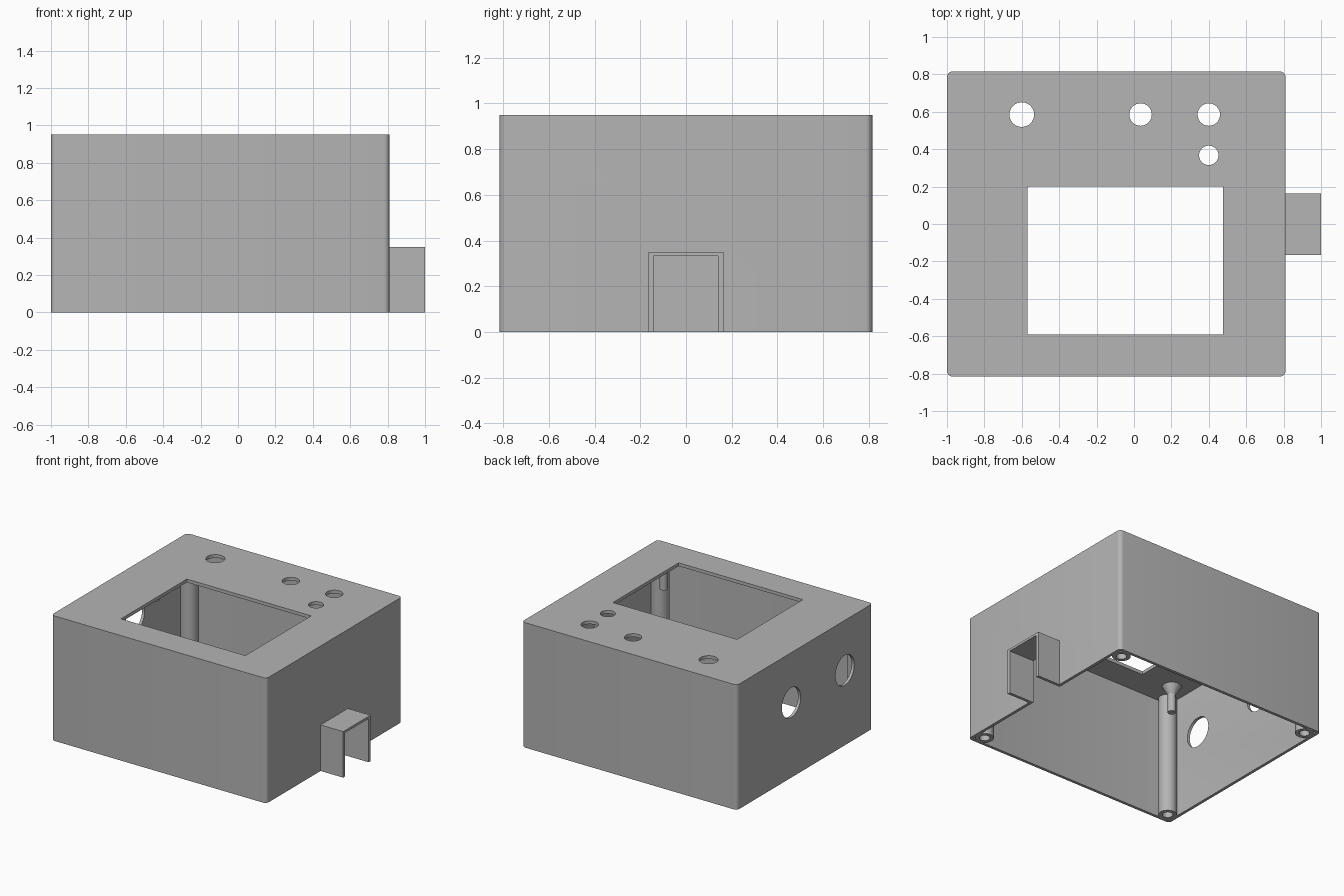
import bpy, bmesh, math
from mathutils import Matrix

if "Cube" in bpy.data.objects:
    bpy.data.objects.remove(bpy.data.objects["Cube"], do_unlink=True)

GREY = (0.46, 0.46, 0.46, 1)
mat = bpy.data.materials.new("matte grey")
mat.use_nodes = True
mat.diffuse_color = GREY
mat.node_tree.nodes["Principled BSDF"].inputs["Base Color"].default_value = GREY

WALL, LID, HEIGHT = 0.022, 0.025, 0.95
LEFT, RIGHT, HALF_Y = -1.0, 0.81, 0.815


def finish(name, bm):
    bmesh.ops.recalc_face_normals(bm, faces=bm.faces)
    mesh = bpy.data.meshes.new(name)
    bm.to_mesh(mesh)
    bm.free()
    mesh.materials.append(mat)
    obj = bpy.data.objects.new(name, mesh)
    bpy.context.collection.objects.link(obj)
    return obj


def box(name, x, y, z, radius=0):
    """Box from ranges, with optional rounded upright edges."""
    bm = bmesh.new()
    bmesh.ops.create_cube(bm, size=1)
    for v in bm.verts:
        for i, span in enumerate((x, y, z)):
            v.co[i] = span[0] if v.co[i] < 0 else span[1]
    if radius:
        edges = [e for e in bm.edges if abs(e.verts[0].co.z - e.verts[1].co.z) > 0.1]
        bmesh.ops.bevel(bm, geom=edges, offset=radius, segments=6,
                        profile=0.5, affect='EDGES')
    return finish(name, bm)


def rod(name, x, y, z0, z1, r0, r1=None, rotation=None):
    """Cylinder or cone from z0 to z1; rotation applies about its centre."""
    bm = bmesh.new()
    bmesh.ops.create_cone(bm, cap_ends=True, segments=32, radius1=r0,
                          radius2=r0 if r1 is None else r1, depth=z1 - z0,
                          matrix=Matrix.Translation((x, y, (z0 + z1) / 2))
                          @ (rotation or Matrix()))
    return finish(name, bm)


def cut(obj, cutters):
    """Subtract each cutter and discard it."""
    for c in cutters:
        c.hide_render = True
        mod = obj.modifiers.new("cut", 'BOOLEAN')
        mod.operation, mod.solver, mod.object = 'DIFFERENCE', 'EXACT', c
        bpy.ops.object.select_all(action='DESELECT')
        obj.select_set(True)
        bpy.context.view_layer.objects.active = obj
        bpy.ops.object.modifier_apply(modifier=mod.name)
        bpy.data.objects.remove(c, do_unlink=True)


def smooth(obj):
    bpy.ops.object.select_all(action='DESELECT')
    obj.select_set(True)
    bpy.context.view_layer.objects.active = obj
    bpy.ops.object.shade_smooth_by_angle(angle=math.radians(30))


# Enclosure shell, open underneath
shell = box("enclosure_shell", (LEFT, RIGHT), (-HALF_Y, HALF_Y), (0, HEIGHT), 0.03)
cutters = [
    box("cavity", (LEFT + WALL, RIGHT - WALL), (WALL - HALF_Y, HALF_Y - WALL),
        (-0.1, HEIGHT - LID), 0.01),
    box("display_window", (-0.57, 0.475), (-0.59, 0.2), (0.85, 1.05)),
    box("cable_opening", (0.7, 0.9), (-0.143, 0.141), (-0.1, 0.332)),
]
# Lid holes
for x, y, r in ((-0.6, 0.585, 0.066), (0.035, 0.585, 0.06),
                (0.4, 0.585, 0.06), (0.4, 0.367, 0.052)):
    cutters.append(rod("lid_hole", x, y, 0.85, 1.05, r))
# Side wall holes
for y in (0.164, -0.48):
    cutters.append(rod("side_hole", LEFT, y, 0.47, 0.67, 0.113,
                       rotation=Matrix.Rotation(math.pi / 2, 4, 'Y')))
cut(shell, cutters)
smooth(shell)

# Cable hood: an open channel on the side wall
hood = box("cable_hood", (RIGHT - 0.002, 1.0), (-0.165, 0.163), (0, 0.35))
cut(hood, [box("channel", (0.7, 1.1), (-0.143, 0.141), (-0.1, 0.332))])

# Corner screw posts with blind holes
INSET = 0.08
for x, side in ((LEFT + INSET, "right"), (RIGHT - INSET, "left")):
    for sign, end in ((-1, "front"), (1, "back")):
        y = sign * (HALF_Y - INSET)
        post = rod(f"screw_post_{end}_{side}", x, y, 0, HEIGHT - LID / 2, 0.064)
        cut(post, [rod("screw_hole", x, y, -0.1, 0.4, 0.036)])
        smooth(post)

# Display mounting pins with flared roots under the lid
for x, side in ((-0.835, "right"), (0.6, "left")):
    for y, end in ((-0.59, "front"), (0.2, "back")):
        smooth(rod(f"display_pin_{end}_{side}", x, y, 0.72, HEIGHT - LID / 2, 0.028))
        smooth(rod(f"pin_root_{end}_{side}", x, y, 0.86, HEIGHT - LID + 0.002,
                   0.028, 0.068))
